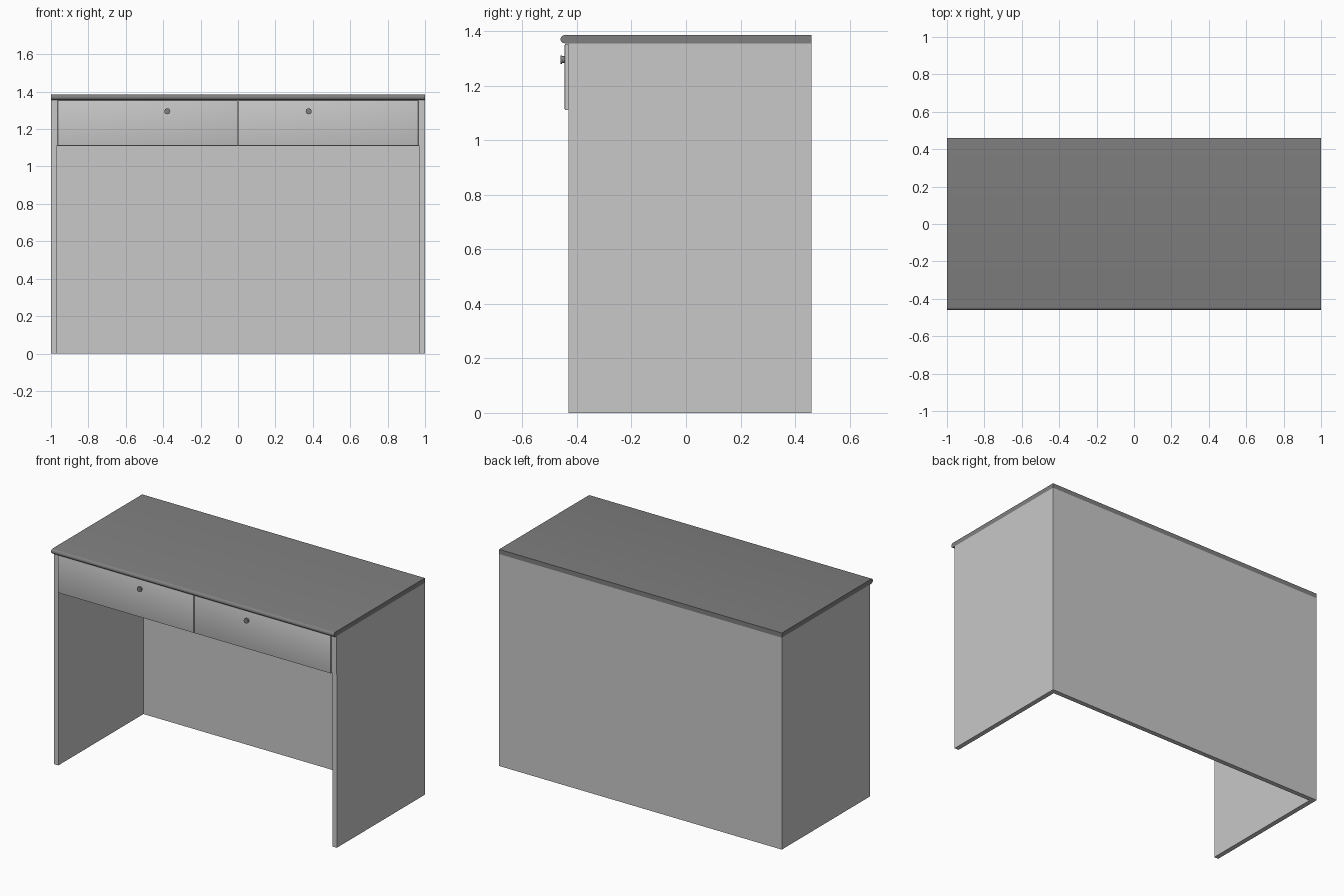
import bpy
import bmesh
import math
from mathutils import Matrix

cube = bpy.data.objects.get("Cube")
if cube:
    bpy.data.objects.remove(cube, do_unlink=True)

HALF_X, HALF_Y = 1.0, 0.46
FRONT = -0.43
PANEL = 0.03
TOP_LOW, TOP_HIGH = 1.355, 1.385
DRAWER_LOW = 1.11


def make_material(name, grey):
    mat = bpy.data.materials.new(name)
    mat.use_nodes = True
    colour = (grey, grey, grey, 1)
    mat.diffuse_color = colour
    mat.node_tree.nodes["Principled BSDF"].inputs["Base Color"].default_value = colour
    return mat


light_grey = make_material("light grey", 0.58)
dark_grey = make_material("dark grey", 0.215)


def finish(name, bm, mat):
    bmesh.ops.recalc_face_normals(bm, faces=bm.faces)
    mesh = bpy.data.meshes.new(name)
    bm.to_mesh(mesh)
    bm.free()
    mesh.materials.append(mat)
    obj = bpy.data.objects.new(name, mesh)
    bpy.context.collection.objects.link(obj)
    return obj


def box(name, low, high, mat, front_bevel=0):
    bm = bmesh.new()
    bmesh.ops.create_cube(bm, size=1)
    for v in bm.verts:
        v.co = [h if c > 0 else l for c, l, h in zip(v.co, low, high)]
    if front_bevel:
        edges = [e for e in bm.edges if all(v.co.y == min(low[1], high[1]) or
                 abs(v.co.y - low[1]) < 1e-5 for v in e.verts)]
        bmesh.ops.bevel(bm, geom=edges, offset=front_bevel, segments=2,
                        profile=0.5, affect='EDGES')
    return finish(name, bm, mat)


def smooth(obj):
    bpy.ops.object.select_all(action='DESELECT')
    obj.select_set(True)
    bpy.context.view_layer.objects.active = obj
    bpy.ops.object.shade_smooth_by_angle(angle=math.radians(35))


# Tabletop: flat back, rounded front edge
radius = (TOP_HIGH - TOP_LOW) / 2
profile = [(HALF_Y, TOP_HIGH)]
for i in range(9):
    a = math.pi / 2 + math.pi * i / 8
    profile.append((-HALF_Y + radius + radius * math.cos(a),
                    TOP_LOW + radius + radius * math.sin(a)))
profile.append((HALF_Y, TOP_LOW))
bm = bmesh.new()
end = bm.faces.new([bm.verts.new((-HALF_X, y, z)) for y, z in profile])
extruded = bmesh.ops.extrude_face_region(bm, geom=[end])
# keep the starting cap so the slab is closed
moved = [g for g in extruded["geom"] if isinstance(g, bmesh.types.BMVert)]
bmesh.ops.translate(bm, verts=moved, vec=(2 * HALF_X, 0, 0))
if not end.is_valid or all(abs(v.co.x + HALF_X) > 1e-4 for v in end.verts):
    cap = [e for e in bm.edges if e.is_boundary]
    bmesh.ops.holes_fill(bm, edges=cap)
smooth(finish("tabletop", bm, dark_grey))

# Back panel between the sides
box("back_panel", (-HALF_X + PANEL, HALF_Y - PANEL, 0),
    (HALF_X - PANEL, HALF_Y, TOP_LOW), light_grey)

# Drawer housing and its thin front frame
box("drawer_housing", (-HALF_X + PANEL, FRONT, DRAWER_LOW),
    (HALF_X - PANEL, HALF_Y - PANEL, TOP_LOW), light_grey)
box("front_frame", (-HALF_X, FRONT - 0.002, DRAWER_LOW),
    (HALF_X, FRONT, TOP_LOW), light_grey)

# Sides, drawer fronts and knobs
for side, word in ((1, "left"), (-1, "right")):
    xs = sorted((side * HALF_X, side * (HALF_X - PANEL)))
    box(word + "_side_panel", (xs[0], FRONT, 0), (xs[1], HALF_Y, TOP_LOW), light_grey)

    xs = sorted((side * 0.002, side * 0.965))
    smooth(box(word + "_drawer_front", (xs[0], -0.445, DRAWER_LOW),
               (xs[1], FRONT - 0.002, TOP_LOW - 0.002), light_grey, 0.005))

    bm = bmesh.new()
    for r, y0, y1 in ((0.013, -0.455, -0.444), (0.016, -0.46, -0.454)):
        place = (Matrix.Translation((side * 0.378, (y0 + y1) / 2, 1.295))
                 @ Matrix.Rotation(math.pi / 2, 4, 'X'))
        bmesh.ops.create_cone(bm, cap_ends=True, segments=16, radius1=r,
                              radius2=r, depth=y1 - y0, matrix=place)
    smooth(finish(word + "_knob", bm, dark_grey))
